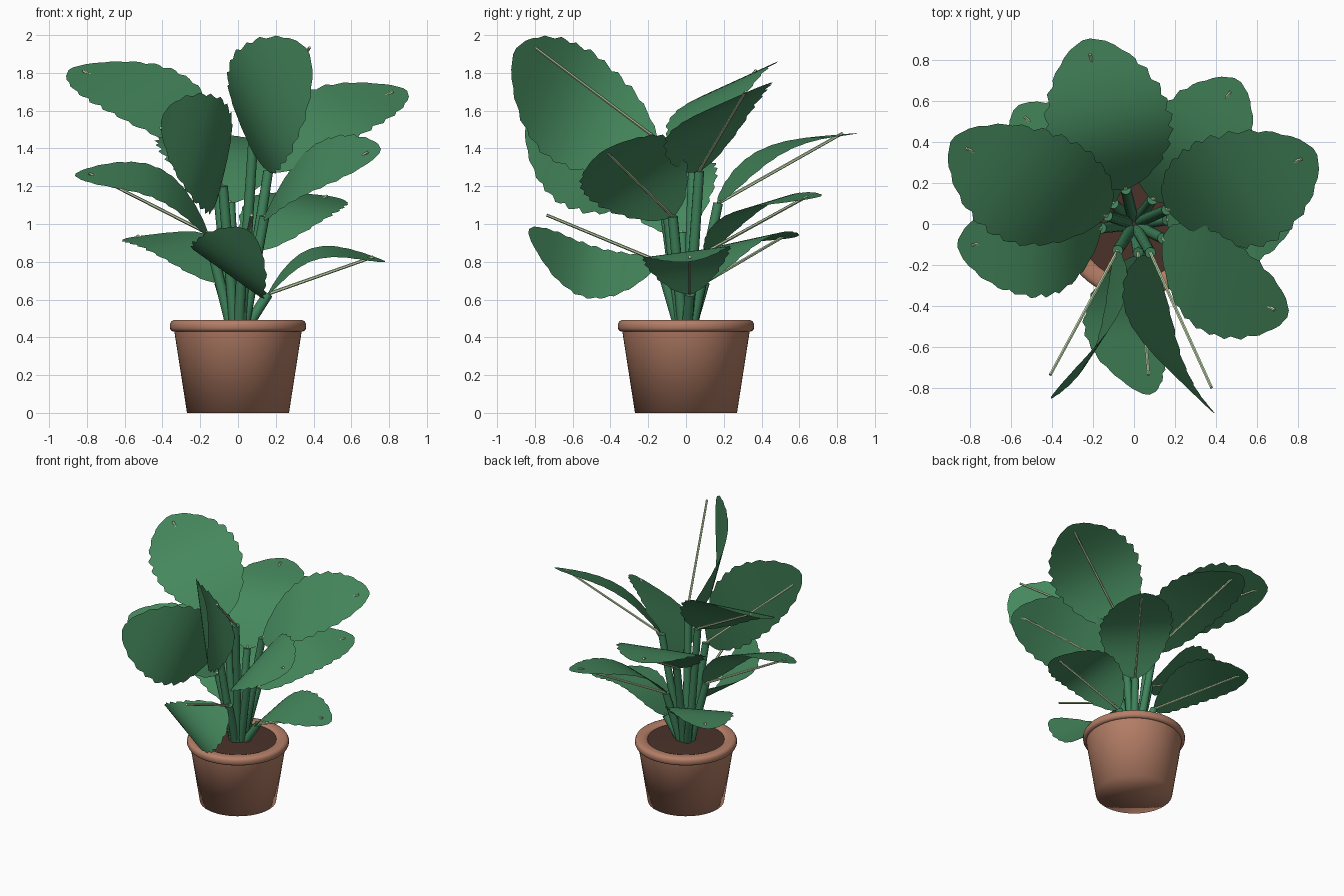
import bpy, bmesh, math, random
from mathutils import Vector

random.seed(4)
cube = bpy.data.objects.get("Cube")
if cube:
    bpy.data.objects.remove(cube, do_unlink=True)


def material(name, rgb):
    m = bpy.data.materials.new(name)
    m.use_nodes = True
    m.diffuse_color = (*rgb, 1)
    bsdf = m.node_tree.nodes["Principled BSDF"]
    bsdf.inputs["Base Color"].default_value = (*rgb, 1)
    bsdf.inputs["Roughness"].default_value = 0.8
    return m


TERRACOTTA = material("terracotta", (0.46, 0.21, 0.135))
SOIL = material("soil brown", (0.07, 0.032, 0.023))
LEAF = material("leaf green", (0.059, 0.245, 0.108))
STEM = material("stem green", (0.05, 0.23, 0.105))
RIB = material("pale rib green", (0.54, 0.7, 0.41))


def finish(bm, name, mat, angle=40):
    mesh = bpy.data.meshes.new(name)
    bm.to_mesh(mesh)
    bm.free()
    mesh.materials.append(mat)
    ob = bpy.data.objects.new(name, mesh)
    bpy.context.collection.objects.link(ob)
    bpy.ops.object.select_all(action='DESELECT')
    ob.select_set(True)
    bpy.context.view_layer.objects.active = ob
    bpy.ops.object.shade_smooth_by_angle(angle=math.radians(angle))
    return ob


def lathe(name, profile, mat, steps=64):
    """Spin an (r, z) profile around the z axis, listed from the bottom outward."""
    bm = bmesh.new()
    verts = [bm.verts.new((r, 0, z)) for r, z in profile]
    edges = [bm.edges.new(pair) for pair in zip(verts, verts[1:])]
    bmesh.ops.spin(bm, geom=verts + edges, cent=(0, 0, 0), axis=(0, 0, 1),
                   angle=math.tau, steps=steps)
    bmesh.ops.remove_doubles(bm, verts=bm.verts, dist=0.0005)
    bmesh.ops.recalc_face_normals(bm, faces=bm.faces)
    return finish(bm, name, mat, 100)


def rod(name, a, b, radius, mat, sides):
    """Straight capped cylinder from a to b."""
    bm = bmesh.new()
    d = b - a
    bmesh.ops.create_cone(bm, cap_ends=True, segments=sides, radius1=radius,
                          radius2=radius * 0.9, depth=d.length)
    bmesh.ops.rotate(bm, verts=bm.verts, matrix=d.to_track_quat('Z', 'Y').to_matrix())
    bmesh.ops.translate(bm, verts=bm.verts, vec=(a + b) / 2)
    return finish(bm, name, mat)


def leaf(name, base, tip, width, bulge, roll):
    """Scalloped blade arched over the straight chord from base to rib tip."""
    chord = tip - base
    length = chord.length / RIB_SHARE
    d = chord.normalized()
    side = d.cross(Vector((0, 0, 1))).normalized()
    up = side.cross(d)
    r = math.radians(roll)
    across = side * math.cos(r) + up * math.sin(r)
    normal = up * math.cos(r) - side * math.sin(r)
    rows, cols = 30, 4
    teeth = (0.96, 1.0, 1.03)
    bm = bmesh.new()
    grid = []
    for i in range(rows + 1):
        t = i / rows
        half = width / 2 * max(math.sin(math.pi * t), 0.0) ** 0.56
        half = max(half * teeth[i % 3] * random.uniform(0.985, 1.015), 0.02)
        height = bulge * math.sin(math.pi * t / RIB_SHARE)
        centre = base + d * (t * length) + normal * height
        grid.append([bm.verts.new(centre + across * half * (2 * j / cols - 1))
                     for j in range(cols + 1)])
    for low, high in zip(grid, grid[1:]):
        for j in range(cols):
            bm.faces.new((low[j], low[j + 1], high[j + 1], high[j]))
    return finish(bm, name, LEAF)


# Pot body, separate thick rounded rim, and soil filling the rim
lathe("pot_body", [(0, 0), (0.27, 0), (0.34, 0.45)], TERRACOTTA)
lathe("pot_rim", [(0.3, 0.43), (0.342, 0.43), (0.354, 0.436), (0.36, 0.448),
                  (0.36, 0.472), (0.353, 0.485), (0.338, 0.492), (0.3, 0.492),
                  (0.28, 0.486), (0.268, 0.474), (0.265, 0.455), (0.28, 0.435),
                  (0.3, 0.43)], TERRACOTTA)
lathe("soil", [(0, 0.482), (0.15, 0.48), (0.285, 0.477)], SOIL)

# Leaves: name, base, rib tip, width, bulge, roll in degrees
RIB_SHARE = 0.895
LEAVES = [
    ("tall_front", (0.08, -0.14, 1.44), (0.37, -0.78, 1.92), 0.66, 0.11, -107),
    ("right_front", (0.14, -0.07, 1.04), (0.67, -0.41, 1.37), 0.56, 0.09, -37),
    ("right_upper", (0.16, 0.07, 1.28), (0.80, 0.31, 1.69), 0.63, 0.09, -23),
    ("right_low", (0.16, 0.02, 0.63), (0.70, 0.02, 0.82), 0.47, 0.12, -8),
    ("back_right", (0.09, 0.12, 0.86), (0.46, 0.63, 1.14), 0.52, 0.09, -10),
    ("back", (-0.04, 0.17, 1.11), (-0.21, 0.81, 1.47), 0.61, 0.10, 0),
    ("left_upper", (-0.13, 0.04, 1.39), (-0.80, 0.36, 1.80), 0.63, 0.09, 23),
    ("back_left", (-0.10, 0.10, 0.69), (-0.52, 0.51, 0.93), 0.48, 0.09, 9),
    ("left_mid", (-0.16, -0.02, 0.95), (-0.77, -0.10, 1.26), 0.54, 0.12, 20),
    ("left_front", (-0.08, -0.13, 1.20), (-0.40, -0.72, 1.50), 0.60, 0.10, 95),
    ("front_low", (0.02, -0.14, 0.80), (0.07, -0.72, 1.04), 0.47, 0.13, -144),
]
# Blades that hang away from their ribs: shift of blade base and blade tip
SAG = {
    "tall_front": ((0, -0.02, -0.06), (-0.06, -0.065, -0.07)),
    "left_front": ((-0.01, -0.01, 0), (0.06, -0.06, 0.02)),
    "front_low": ((-0.01, -0.02, -0.02), (-0.04, -0.05, -0.13)),
}
for name, base, tip, width, bulge, roll in LEAVES:
    base, tip = Vector(base), Vector(tip)
    base_shift, tip_shift = SAG.get(name, ((0, 0, 0), (0, 0, 0)))
    leaf(name + "_leaf", base + Vector(base_shift), tip + Vector(tip_shift),
         width, bulge, roll)
    rod(name + "_rib", base, tip + (tip - base) * 0.03, 0.009, RIB, 6)
    root = Vector((base.x, base.y, 0)).normalized() * 0.03
    root.z = 0.43
    rod(name + "_stem", root, base, 0.029, STEM, 12)
